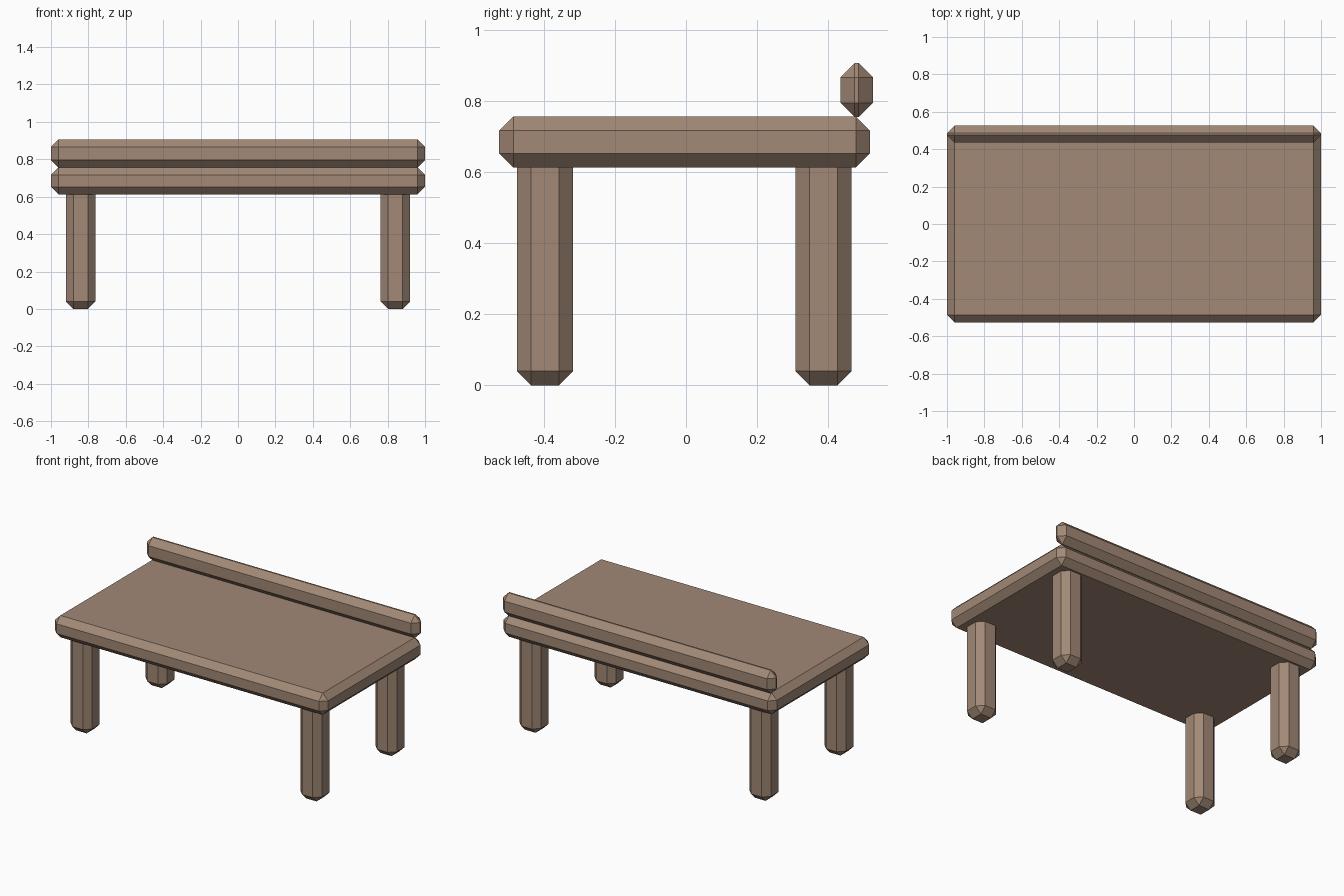
import bpy
import bmesh

if "Cube" in bpy.data.objects:
    bpy.data.objects.remove(bpy.data.objects["Cube"])

wood = bpy.data.materials.new("brown wood")
wood.diffuse_color = (0.36, 0.25, 0.18, 1.0)
wood.use_nodes = True
wood.node_tree.nodes["Principled BSDF"].inputs["Base Color"].default_value = wood.diffuse_color

CHAMFER = 0.04


def chamfered_box(name, lo, hi):
    """Box from corner lo to corner hi with every edge cut flat."""
    bm = bmesh.new()
    bmesh.ops.create_cube(bm, size=1.0)
    for v in bm.verts:
        v.co = [lo[i] if v.co[i] < 0 else hi[i] for i in range(3)]
    bmesh.ops.bevel(bm, geom=bm.edges[:], offset=CHAMFER,
                    offset_type='OFFSET', segments=1, affect='EDGES')
    mesh = bpy.data.meshes.new(name)
    bm.to_mesh(mesh)
    bm.free()
    mesh.materials.append(wood)
    obj = bpy.data.objects.new(name, mesh)
    bpy.context.collection.objects.link(obj)
    return obj


# Flat top slab and the rail resting along its back edge
chamfered_box("top_slab", (-1.0, -0.526, 0.613), (1.0, 0.518, 0.757))
chamfered_box("back_rail", (-1.0, 0.435, 0.755), (1.0, 0.526, 0.907))

# Four legs, running up into the slab
LEG = 0.079
for depth, y in (("front", -0.397), ("back", 0.387)):
    for side, x in (("left", -0.841), ("right", 0.841)):
        chamfered_box(f"{depth}_{side}_leg",
                      (x - LEG, y - LEG, 0.0), (x + LEG, y + LEG, 0.69))
